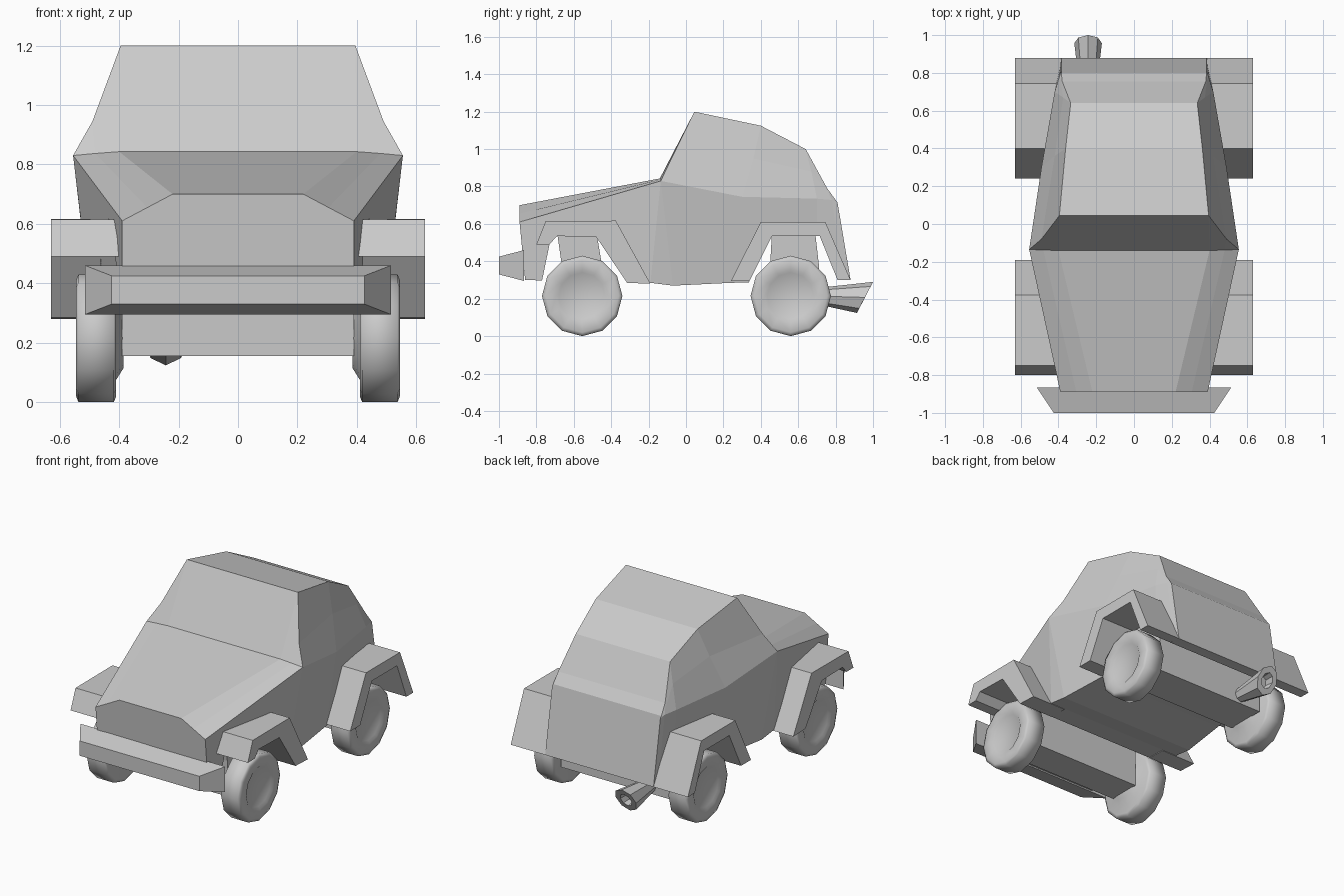
import bpy, bmesh, math

if "Cube" in bpy.data.objects:
    bpy.data.objects.remove(bpy.data.objects["Cube"])


def make(name, verts, faces, smooth=False):
    me = bpy.data.meshes.new(name)
    bm = bmesh.new()
    vs = [bm.verts.new(v) for v in verts]
    for f in faces:
        bm.faces.new([vs[i] for i in f])
    bmesh.ops.remove_doubles(bm, verts=bm.verts, dist=0.0005)
    bmesh.ops.recalc_face_normals(bm, faces=bm.faces)
    for f in bm.faces:
        f.smooth = smooth
    bm.to_mesh(me)
    bm.free()
    ob = bpy.data.objects.new(name, me)
    bpy.context.collection.objects.link(ob)
    return ob


def loft(name, rings, smooth=False):
    """Skin closed rings of equal length and cap both ends."""
    n = len(rings[0])
    verts = [p for r in rings for p in r]
    faces = [(i * n + j, i * n + (j + 1) % n, (i + 1) * n + (j + 1) % n, (i + 1) * n + j)
             for i in range(len(rings) - 1) for j in range(n)]
    faces += [tuple(range(n)), tuple(range(len(verts) - n, len(verts)))]
    return make(name, verts, faces, smooth)


def prism(name, profile, x0, x1):
    """Extrude a (y, z) side profile across x."""
    return loft(name, [[(x, y, z) for y, z in profile] for x in (x0, x1)])


# body: half sections (bottom, belt, shoulder, top) from nose to tail
sections = [
    [(.39, -.86, .30), (.39, -.89, .61), (.305, -.89, .655), (.22, -.89, .70)],
    [(.49, -.19, .285), (.555, -.135, .83), (.48, -.138, .837), (.40, -.14, .843)],
    [(.49, -.07, .27), (.555, -.135, .83), (.49, -.08, .945), (.395, .045, 1.20)],
    [(.46, .24, .285), (.49, .30, .745), (.42, .36, .95), (.362, .40, 1.125)],
    [(.405, .70, .295), (.42, .70, .735), (.375, .67, .88), (.335, .64, 1.00)],
    [(.39, .84, .30), (.395, .78, .728), (.388, .765, .76), (.38, .755, .79)],
    [(.385, .88, .30), (.385, .81, .715), (.385, .806, .72), (.385, .80, .725)],
]
# collapsed belt edges are merged after lofting, so skin quads by hand
half = 4
verts, faces = [], []
for s in sections:
    verts += s + [(-x, y, z) for x, y, z in reversed(s)]
n = half * 2
lookup = {}
ids = [lookup.setdefault(v, i) for i, v in enumerate(verts)]
for i in range(len(sections) - 1):
    for j in range(n):
        q = [ids[i * n + j], ids[i * n + (j + 1) % n],
             ids[(i + 1) * n + (j + 1) % n], ids[(i + 1) * n + j]]
        faces.append(tuple(dict.fromkeys(q)))
faces += [tuple(ids[:n]), tuple(ids[-n:])]
body = make("body", verts, faces)
bm = bmesh.new()
bm.from_mesh(body.data)
bmesh.ops.delete(bm, geom=[v for v in bm.verts if not v.link_faces], context='VERTS')
bm.to_mesh(body.data)
bm.free()

# wheel arches cut through the body
arches = {
    "front": [(-.79, .2), (-.77, .295), (-.73, .49), (-.69, .535), (-.48, .53), (-.315, .285), (-.26, .2)],
    "rear": [(.29, .2), (.34, .295), (.46, .535), (.715, .535), (.81, .30), (.85, .2)],
}
for end, profile in arches.items():
    cutter = prism(end + "_arch_cutter", profile, -.8, .8)
    cutter.hide_render = True
    cutter.hide_set(True)
    mod = body.modifiers.new(end + "_arch", 'BOOLEAN')
    mod.operation = 'DIFFERENCE'
    mod.solver = 'EXACT'
    mod.object = cutter

# fenders: outer line over the top, then back along the arch
outer = {
    "front": [(-.19, .28), (-.375, .617), (-.75, .615), (-.80, .49)],
    "rear": [(.88, .30), (.745, .61), (.40, .61), (.24, .295)],
}
for end in outer:
    profile = outer[end] + arches[end][1:-1] if end == "rear" else outer[end] + arches[end][2:-1]
    for side, s in (("right", 1), ("left", -1)):
        prism(f"{end}_{side}_fender", profile, s * .385, s * .63)

# axle housings between the wheels
prism("front_axle_housing", [(-.69, .56), (-.665, .385), (-.66, .155), (-.45, .155), (-.45, .385), (-.48, .56)], -.39, .39)
prism("rear_axle_housing", [(.46, .56), (.45, .385), (.45, .155), (.71, .155), (.71, .385), (.69, .56)], -.39, .39)

# wheels: twelve-sided tyres with a shallow dished hub
tyre = [(.385, .10), (.41, .14), (.41, .195), (.418, .215), (.537, .215), (.545, .195), (.545, .14), (.535, .125)]
for end, cy in (("front", -.555), ("rear", .56)):
    for side, s in (("right", 1), ("left", -1)):
        loft(f"{end}_{side}_wheel",
             [[(s * x, cy + r * math.sin(k * math.pi / 6), .215 + r * math.cos(k * math.pi / 6))
               for k in range(12)] for x, r in tyre], smooth=True)

# front bumper
loft("bumper", [[(-w, y, z0), (w, y, z0), (w, y, z1), (-w, y, z1)]
                for y, w, z0, z1 in ((-.865, .515, .295, .46), (-1, .425, .33, .425))])

# exhaust: flared pipe with a slanted, hollow end (y, z, x radius, z radius, slant)
pipe = [(.68, .215, .04, .04, 0), (.957, .207, .073, .083, .043 / .043 * .043),
        (.957, .207, .04, .045, .023), (.90, .21, .035, .04, .02)]
loft("exhaust", [[(-.243 + rx * math.cos(k * math.pi / 4), y + t * math.sin(k * math.pi / 4),
                   z + rz * math.sin(k * math.pi / 4)) for k in range(8)]
                 for y, z, rx, rz, t in pipe])
